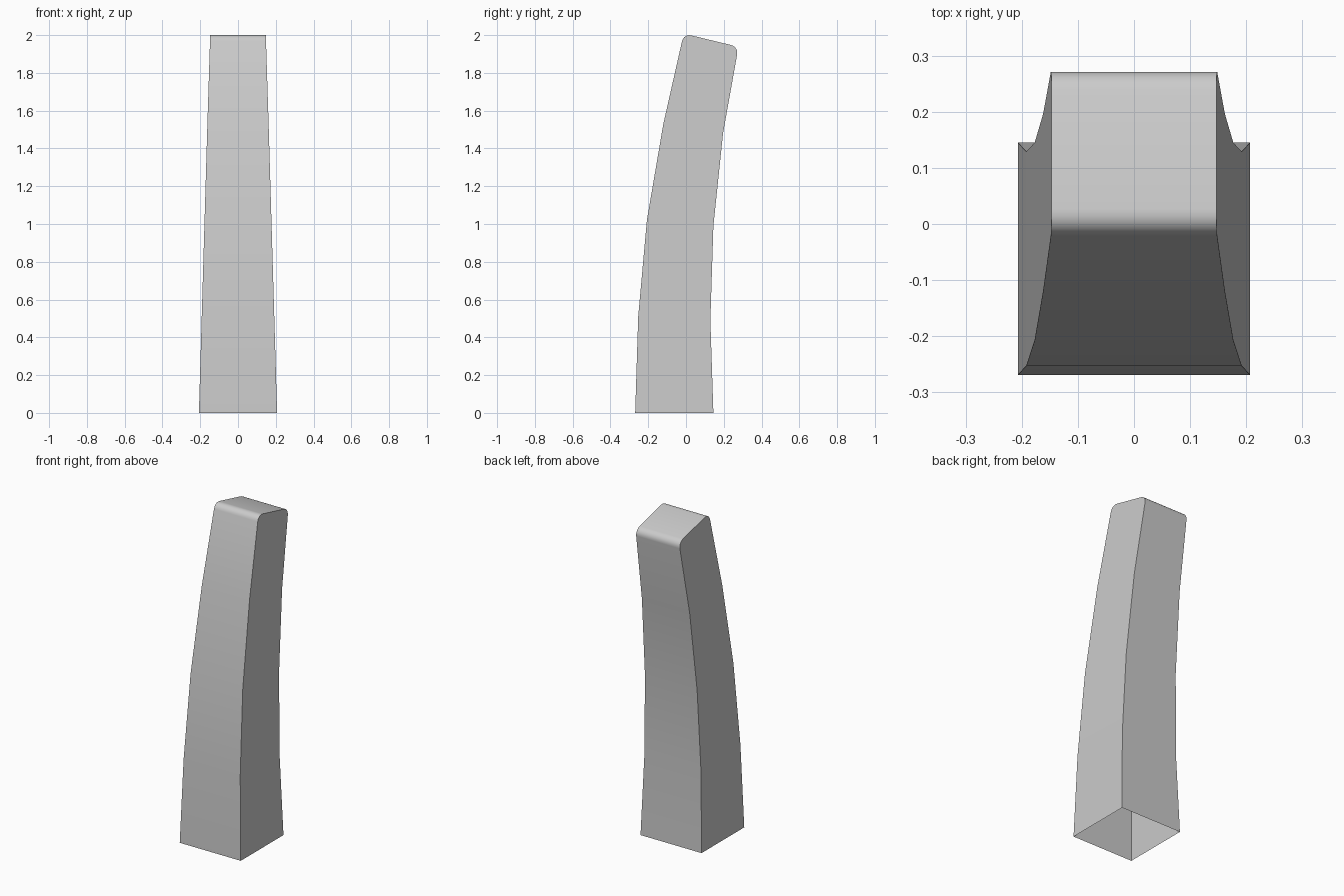
import bpy, bmesh, math

if "Cube" in bpy.data.objects:
    bpy.data.objects.remove(bpy.data.objects["Cube"])

# Rings from bottom to top: (half width, front y, front z, back y, back z)
rings = [
    (0.207, -0.269, 0.0, 0.145, 0.0),
    (0.192, -0.253, 0.51, 0.129, 0.49),
    (0.177, -0.207, 1.02, 0.145, 0.99),
    (0.162, -0.120, 1.53, 0.196, 1.48),
    (0.147, -0.012, 2.008, 0.278, 1.938),
]

bm = bmesh.new()
loops = []
for w, fy, fz, by, bz in rings:
    loops.append([bm.verts.new(p) for p in
                  ((-w, fy, fz), (w, fy, fz), (w, by, bz), (-w, by, bz))])

# Walls, open underneath
for low, high in zip(loops, loops[1:]):
    for i in range(4):
        j = (i + 1) % 4
        bm.faces.new((low[i], low[j], high[j], high[i]))

# Sloping cap with rounded front and back edges
top = loops[-1]
bm.faces.new(top)
edges = [bm.edges.get((top[0], top[1])), bm.edges.get((top[2], top[3]))]
bmesh.ops.bevel(bm, geom=edges, offset=0.04, offset_type='OFFSET',
                segments=5, profile=0.5, affect='EDGES')
bm.normal_update()

mesh = bpy.data.meshes.new("curved_post")
bm.to_mesh(mesh)
bm.free()
post = bpy.data.objects.new("curved_post", mesh)
bpy.context.collection.objects.link(post)

# Smooth along the bend, sharp at the side corners
bpy.context.view_layer.objects.active = post
post.select_set(True)
bpy.ops.object.shade_smooth_by_angle(angle=math.radians(30))
